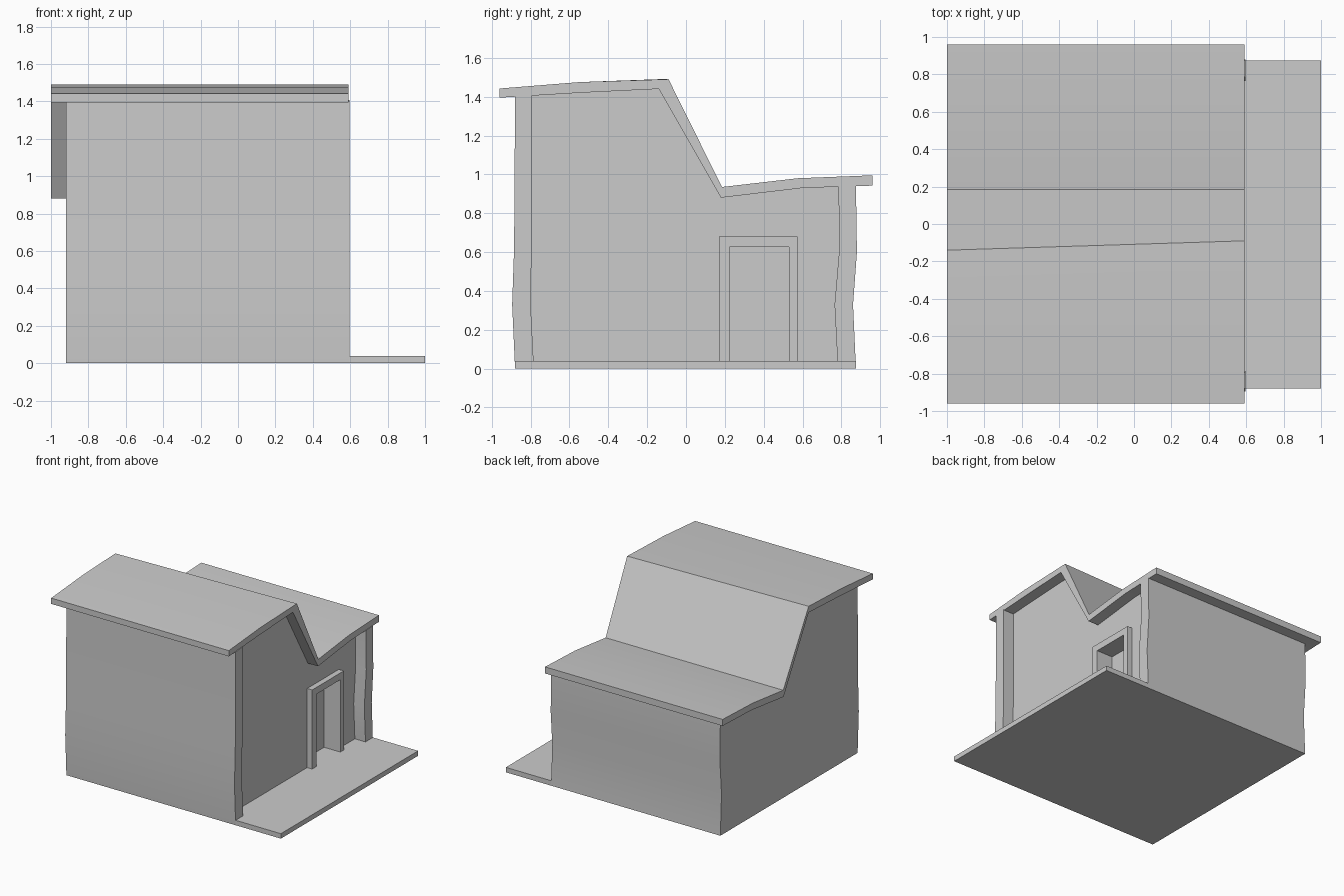
import bpy, bmesh
from math import radians

if "Cube" in bpy.data.objects:
    bpy.data.objects.remove(bpy.data.objects["Cube"])


def prism(name, front, x0, x1, back=None):
    """Extrude a (y, z) profile along x; the far end may use its own profile."""
    bm = bmesh.new()
    a = [bm.verts.new((x0, y, z)) for y, z in (back or front)]
    b = [bm.verts.new((x1, y, z)) for y, z in front]
    n = len(a)
    bm.faces.new(a)
    bm.faces.new(b[::-1])
    for i in range(n):
        j = (i + 1) % n
        bm.faces.new((a[i], b[i], b[j], a[j]))
    bmesh.ops.recalc_face_normals(bm, faces=bm.faces)
    me = bpy.data.meshes.new(name)
    bm.to_mesh(me)
    bm.free()
    ob = bpy.data.objects.new(name, me)
    bpy.context.collection.objects.link(ob)
    return ob


def rect(y0, y1, z0, z1):
    return [(y0, z0), (y1, z0), (y1, z1), (y0, z1)]


def smooth(ob):
    bpy.ops.object.select_all(action='DESELECT')
    ob.select_set(True)
    bpy.context.view_layer.objects.active = ob
    bpy.ops.object.shade_smooth_by_angle(angle=radians(30))


def cut(ob, cutter):
    cutter.hide_render = True
    cutter.hide_set(True)
    m = ob.modifiers.new(cutter.name, 'BOOLEAN')
    m.operation, m.solver, m.object = 'DIFFERENCE', 'EXACT', cutter
    bpy.context.view_layer.update()
    dg = bpy.context.evaluated_depsgraph_get()
    me = bpy.data.meshes.new_from_object(ob.evaluated_get(dg))
    ob.modifiers.clear()
    ob.data = me
    bpy.data.objects.remove(cutter)


# House body with slightly wavy side walls
body = prism("house_body", [
    (-.88, 0), (-.895, .33), (-.885, .62), (-.88, 1.402),
    (-.55, 1.425), (-.14, 1.445), (.18, .885), (.6, .935), (.875, .943),
    (.88, .6), (.86, .33), (.875, 0)], -.92, .595)

# Recessed porch front leaving a pillar at each corner
cut(body, prism("porch_cutter", [
    (-.785, .04), (-.80, .33), (-.795, .62), (-.793, 1.7),
    (.785, 1.7), (.785, .93), (.79, .62), (.765, .33), (.78, .04)], .5, .7))

# Doorway niche
cut(body, prism("door_cutter", rect(.225, .53, .04, .625), .4, .7))
smooth(body)

# Door surround
prism("door_frame", [
    (.17, .04), (.225, .04), (.225, .625), (.53, .625),
    (.53, .04), (.575, .04), (.575, .68), (.17, .68)], .5, .545)

# Front terrace slab
prism("terrace", rect(-.88, .875, 0, .04), .595, 1.0)

# Stepped roof sheet; its ridge drifts slightly toward the back end
under = [(.96, .942), (.6, .93), (.18, .88), (-.14, 1.44), (-.55, 1.42), (-.96, 1.395)]


def roof_profile(ridge):
    return [(-.96, 1.442), (-.55, 1.475), (ridge, 1.49),
            (.185, .935), (.575, .98), (.96, .995)] + under


roof = prism("roof", roof_profile(-.09), -1.0, .59, roof_profile(-.14))
smooth(roof)
